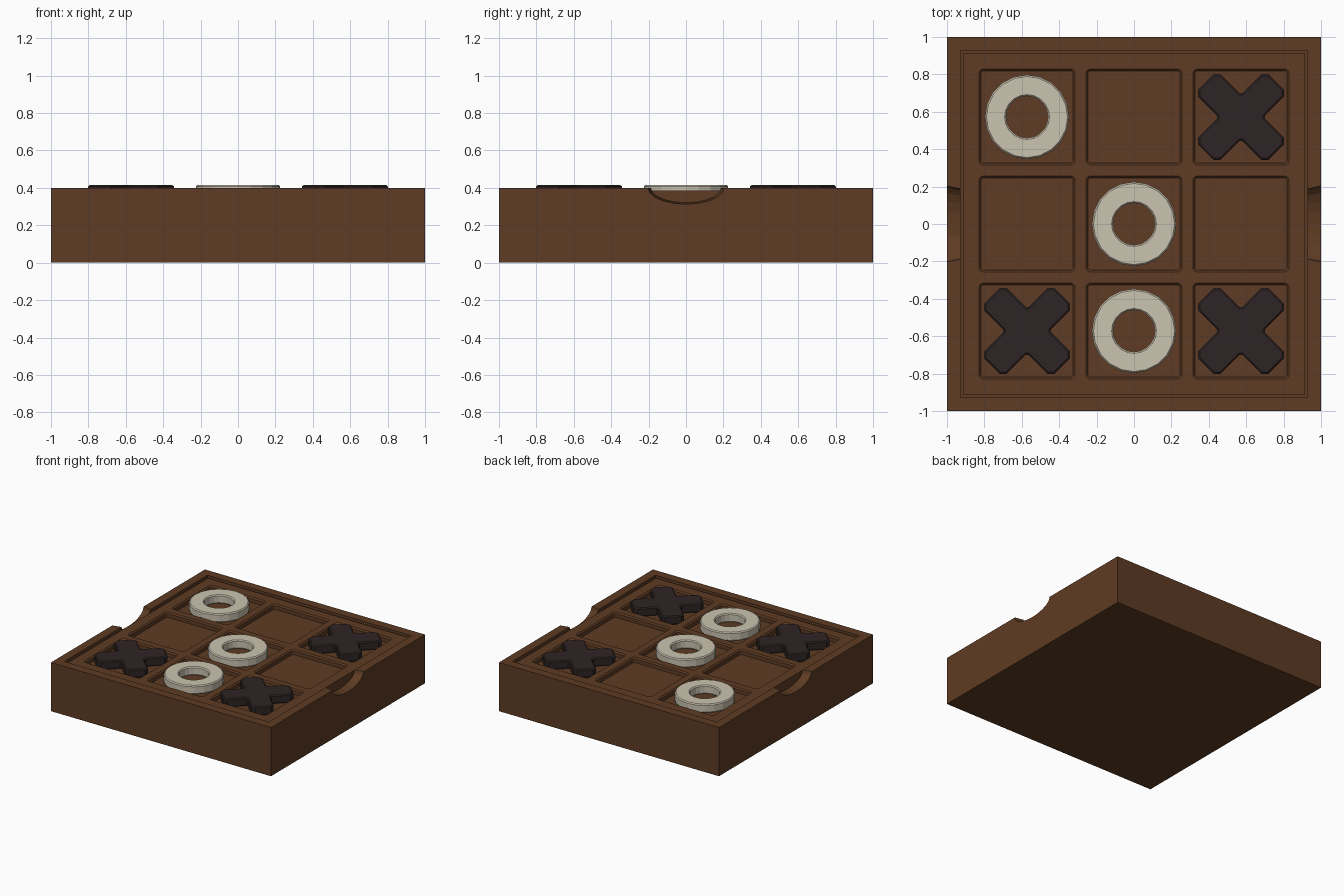
import bpy
import bmesh
from math import cos, sin, pi, sqrt

if "Cube" in bpy.data.objects:
    bpy.data.objects.remove(bpy.data.objects["Cube"])


def material(name, rgb):
    m = bpy.data.materials.new(name)
    m.use_nodes = True
    m.diffuse_color = (*rgb, 1)
    m.node_tree.nodes["Principled BSDF"].inputs["Base Color"].default_value = (*rgb, 1)
    return m


WOOD = material("walnut_brown", (0.112, 0.044, 0.017))
DARK = material("dark_wood", (0.028, 0.018, 0.018))
CREAM = material("cream", (0.60, 0.55, 0.44))


def loft(name, rings, mat, closed=False):
    """Skin a stack of outlines; cap the ends or join last to first."""
    bm = bmesh.new()
    loops = [[bm.verts.new(p) for p in ring] for ring in rings]
    pairs = list(zip(loops, loops[1:]))
    if closed:
        pairs.append((loops[-1], loops[0]))
    else:
        bm.faces.new(loops[0])
        bm.faces.new(loops[-1])
    for a, b in pairs:
        for i in range(len(a)):
            j = (i + 1) % len(a)
            bm.faces.new((a[i], a[j], b[j], b[i]))
    bmesh.ops.recalc_face_normals(bm, faces=bm.faces)
    mesh = bpy.data.meshes.new(name)
    bm.to_mesh(mesh)
    bm.free()
    mesh.materials.append(mat)
    ob = bpy.data.objects.new(name, mesh)
    bpy.context.collection.objects.link(ob)
    return ob


def at(outline, z):
    return [(x, y, z) for x, y in outline]


def square(h, r=0, cx=0, cy=0, steps=3):
    """Square outline of half size h, with corner radius r."""
    if not r:
        return [(cx + h * a, cy + h * b) for a, b in ((1, 1), (-1, 1), (-1, -1), (1, -1))]
    pts = []
    for q in range(4):
        mid = pi / 4 + q * pi / 2
        ox, oy = (h - r) * sqrt(2) * cos(mid), (h - r) * sqrt(2) * sin(mid)
        for k in range(steps + 1):
            a = q * pi / 2 + k / steps * pi / 2
            pts.append((cx + ox + r * cos(a), cy + oy + r * sin(a)))
    return pts


def circle(r, cx, cy, n):
    return [(cx + r * cos(2 * pi * i / n), cy + r * sin(2 * pi * i / n)) for i in range(n)]


def cross(d, cx, cy):
    """Diagonal cross outline with clipped corners, shrunk by d."""
    length, w, clip, fillet = 0.265 - d, 0.085 - d, 0.025, 0.012
    arm = [(w + fillet, -w), (length - clip, -w), (length, clip - w),
           (length, w - clip), (length - clip, w), (w + fillet, w)]
    pts = []
    for q in range(4):
        a = pi / 4 + q * pi / 2
        pts += [(cx + x * cos(a) - y * sin(a), cy + x * sin(a) + y * cos(a)) for x, y in arm]
    return pts


def cut(ob, cutter):
    mod = ob.modifiers.new("cut", 'BOOLEAN')
    mod.operation = 'DIFFERENCE'
    mod.solver = 'EXACT'
    mod.object = cutter
    bpy.context.view_layer.objects.active = ob
    bpy.ops.object.modifier_apply(modifier=mod.name)
    bpy.data.objects.remove(cutter)


TOP, PANEL, FLOOR, PIECE = 0.40, 0.386, 0.345, 0.416
PITCH = 0.572

# Box with a shallow well for the lift-out board
case = loft("case", [at(square(1), 0), at(square(1), TOP)], WOOD)
cut(case, loft("well_cutter", [at(square(0.928), 0.30), at(square(0.928), 0.5)], WOOD))

# Tapered finger notches in both side rims
for s in (-1, 1):
    rings = []
    for x, ry, rz in ((0.91, 0.184, 0.077), (1.01, 0.206, 0.088)):
        rings.append([(s * x, ry * cos(2 * pi * i / 20), TOP + rz * sin(2 * pi * i / 20))
                      for i in range(20)])
    cut(case, loft("notch_cutter", rings, WOOD))

# Board with nine bevelled pockets
board = loft("board", [at(square(0.913), 0.299), at(square(0.913), PANEL)], WOOD)
for i in (-1, 0, 1):
    for j in (-1, 0, 1):
        c = (i * PITCH, j * PITCH)
        cut(board, loft("pocket_cutter", [
            at(square(0.247, 0.018, *c), FLOOR),
            at(square(0.247, 0.018, *c), PANEL - 0.010),
            at(square(0.258, 0.025, *c), PANEL + 0.001)], WOOD))

# Ring pieces with chamfered rims
E = 0.008
PROFILE = [(0.225 - E, FLOOR), (0.225, FLOOR + E), (0.225, PIECE - E), (0.225 - E, PIECE),
           (0.112 + E, PIECE), (0.112, PIECE - E), (0.112, FLOOR + E), (0.112 + E, FLOOR)]
for n, (i, j) in enumerate(((-1, 1), (0, 0), (0, -1)), 1):
    loft(f"ring_piece_{n}", [at(circle(r, i * PITCH, j * PITCH, 20), z) for r, z in PROFILE],
         CREAM, closed=True)

# Cross pieces with chamfered rims
for n, (i, j) in enumerate(((1, 1), (-1, -1), (1, -1)), 1):
    loft(f"cross_piece_{n}", [at(cross(d, i * PITCH, j * PITCH), z) for d, z in (
        (E, FLOOR), (0, FLOOR + E), (0, PIECE - E), (E, PIECE))], DARK)
